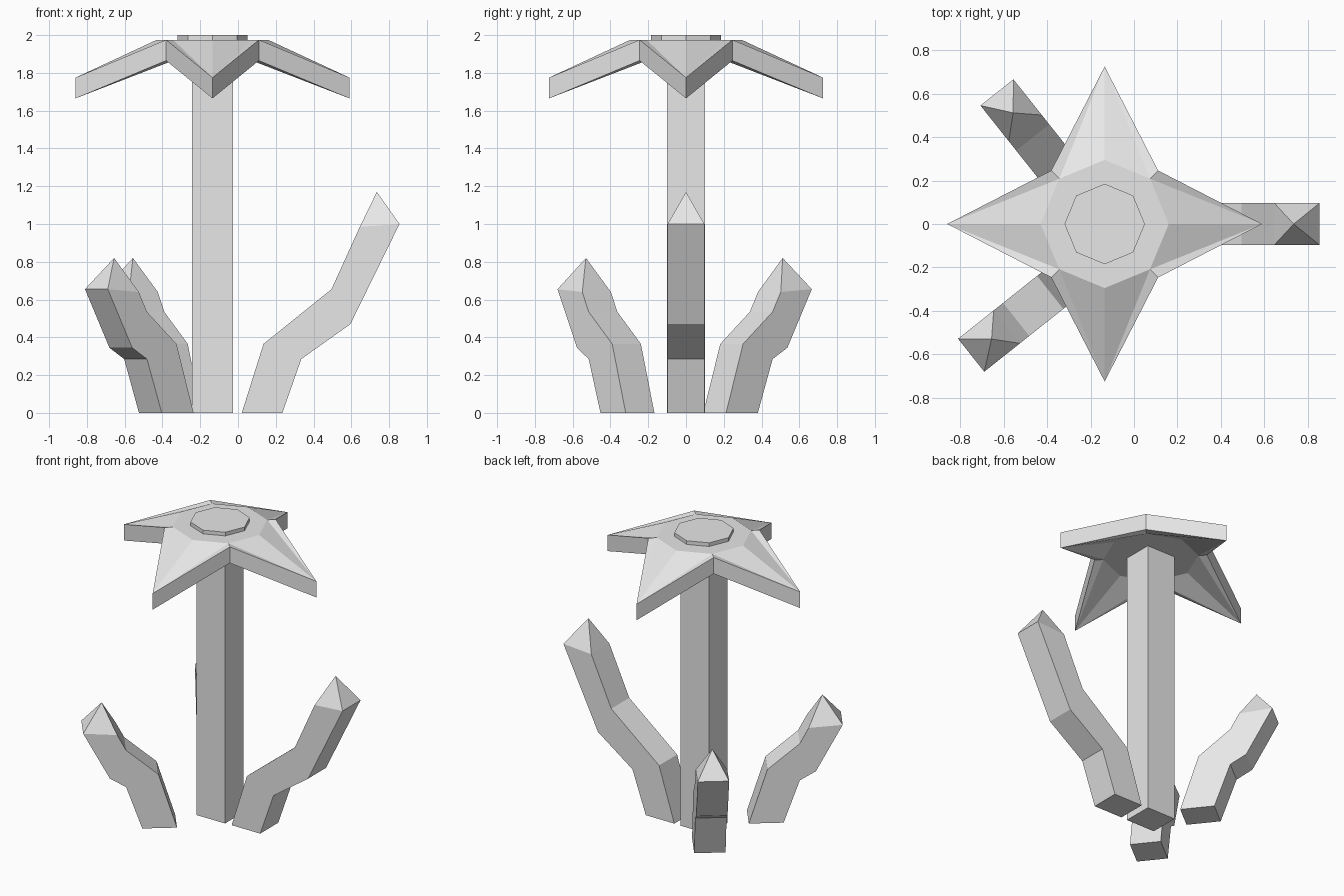
import bpy, bmesh
from math import cos, sin, pi, atan2
from mathutils import Vector, Matrix

cube = bpy.data.objects.get("Cube")
if cube:
    bpy.data.objects.remove(cube)

CX = -0.135  # plant axis

grey = bpy.data.materials.new("pale grey")
grey.use_nodes = True
colour = (0.8, 0.8, 0.8, 1)
grey.diffuse_color = colour
grey.node_tree.nodes["Principled BSDF"].inputs["Base Color"].default_value = colour


def finish(name, bm, matrix=Matrix()):
    bmesh.ops.recalc_face_normals(bm, faces=bm.faces)
    mesh = bpy.data.meshes.new(name)
    bm.to_mesh(mesh)
    bm.free()
    mesh.materials.append(grey)
    obj = bpy.data.objects.new(name, mesh)
    obj.matrix_world = matrix
    bpy.context.collection.objects.link(obj)
    return obj


# Square stem
bm = bmesh.new()
bmesh.ops.create_cube(bm, size=1, matrix=Matrix.Translation((CX, 0, 0.95))
                      @ Matrix.Diagonal((0.215, 0.2, 1.9, 1)))
finish("stem", bm)


# Four-pointed flower: flat octagon, drooping petals, constant vertical thickness
def star_layer(bm, drop):
    def ring(radius, z, n, offset=0):
        return [bm.verts.new((CX + radius * cos(2 * pi * i / n + offset),
                              radius * sin(2 * pi * i / n + offset), z - drop))
                for i in range(n)]
    disc = ring(0.295, 1.975, 8)
    tips = ring(0.725, 1.775, 4)
    notches = ring(0.348, 1.975, 4, pi / 4)
    bm.faces.new(disc)
    for i in range(4):
        a, d, prev = disc[2 * i], disc[2 * i + 1], disc[2 * i - 1]
        bm.faces.new((a, d, tips[i]))
        bm.faces.new((d, notches[i], tips[i]))
        bm.faces.new((prev, a, tips[i]))
        bm.faces.new((notches[i - 1], prev, tips[i]))
    return [v for pair in zip(tips, notches) for v in pair]


bm = bmesh.new()
top, bottom = star_layer(bm, 0), star_layer(bm, 0.11)
for i in range(8):
    bm.faces.new((top[i - 1], top[i], bottom[i], bottom[i - 1]))
finish("flower", bm)

# Octagonal flower centre
bm = bmesh.new()
bmesh.ops.create_cone(bm, cap_ends=True, segments=8, radius1=0.185, radius2=0.185,
                      depth=0.03, matrix=Matrix.Translation((CX, 0, 1.985)))
finish("flower_centre", bm)


# Bent leaves: rings of (inner, outer) points measured outward from the base, plus a tip
def leaf(name, base, direction, rings, tip):
    bm = bmesh.new()
    w = 0.097
    loops = [[bm.verts.new(p) for p in ((i, -w, zi), (o, -w, zo), (o, w, zo), (i, w, zi))]
             for (i, zi), (o, zo) in rings]
    apex = bm.verts.new((tip[0], 0, tip[1]))
    bm.faces.new(loops[0])
    for k in range(4):
        n = (k + 1) % 4
        for lo, hi in zip(loops, loops[1:]):
            bm.faces.new((lo[k], lo[n], hi[n], hi[k]))
        bm.faces.new((loops[-1][k], loops[-1][n], apex))
    turn = Matrix.Rotation(atan2(direction[1], direction[0]), 4, "Z")
    finish(name, bm, Matrix.Translation((*base, 0)) @ turn)


low = [((-0.215, 0), (0, 0)), ((-0.1, 0.365), (0.1, 0.285))]
tall = low + [((0.26, 0.655), (0.36, 0.47)), ((0.41, 0.985), (0.62, 1.0))]
short = low + [((0.1, 0.535), (0.2, 0.345)), ((0.155, 0.64), (0.365, 0.655))]

leaf("tall_leaf", (0.235, 0), (1, 0), tall, (0.5, 1.17))
leaf("front_leaf", (-0.464, -0.377), (-0.78, -0.62), short, (0.245, 0.82))
leaf("back_leaf", (-0.404, 0.32), (-0.62, 0.78), short, (0.245, 0.82))
